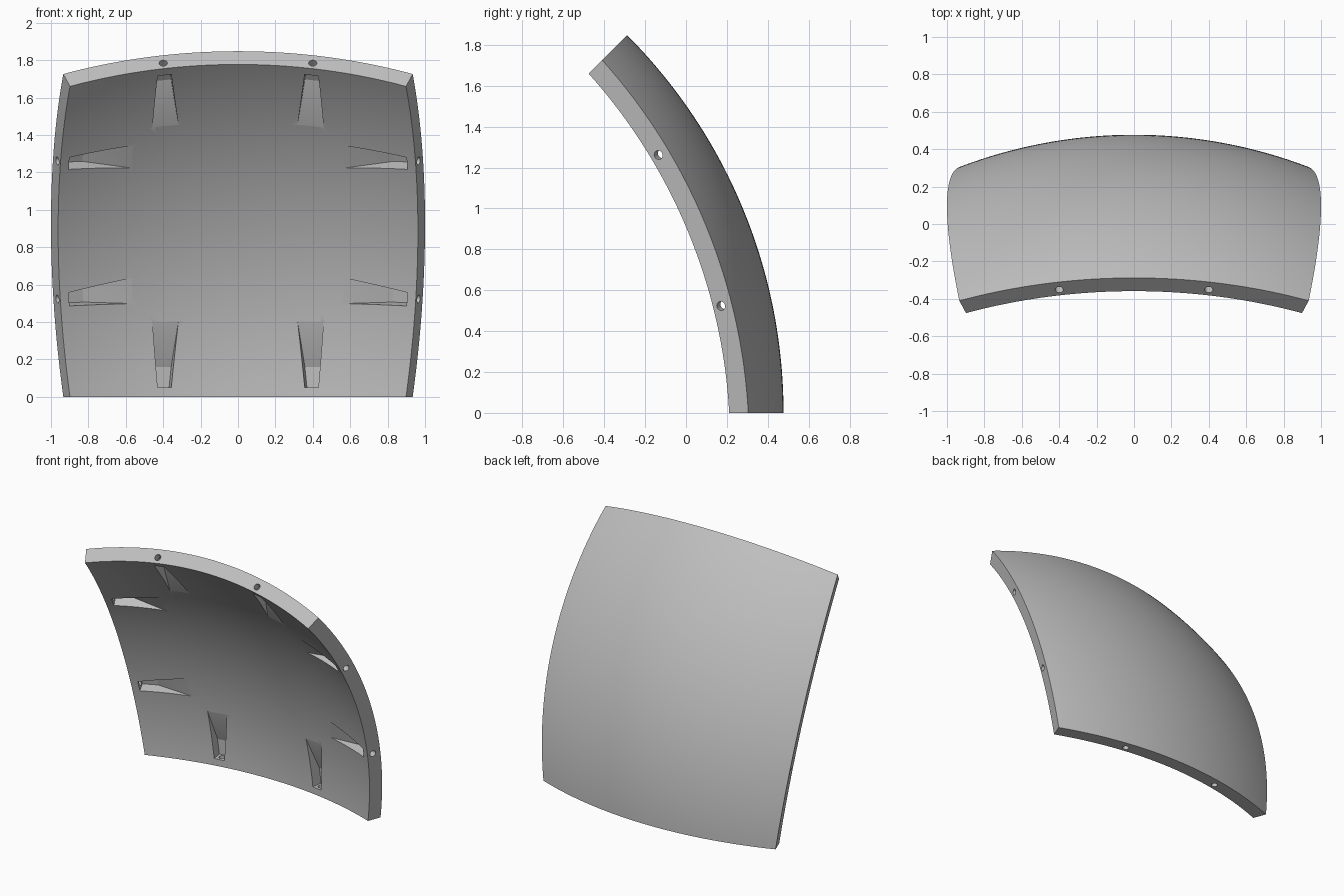
import bpy, bmesh
from math import sin, tan, radians
from mathutils import Matrix, Vector

cube = bpy.data.objects.get("Cube")
if cube:
    bpy.data.objects.remove(cube, do_unlink=True)

HALF = radians(22.5)            # half the angle spanned by the panel
OUTER = 1 / sin(HALF)           # outer sphere radius
INNER = OUTER - 0.1
CENTRE = Matrix.Translation((0, -2.136, 0))
TILT = Matrix.Rotation(HALF, 4, 'X')
SEGMENTS = 48
BOLT_RADIUS = 2.555
BOLT_ANGLE = radians(9)

grey = bpy.data.materials.new("plain_grey")
grey.use_nodes = True
colour = (0.53, 0.53, 0.53, 1)
grey.diffuse_color = colour
grey.node_tree.nodes["Principled BSDF"].inputs["Base Color"].default_value = colour


def make_object(name, bm):
    bmesh.ops.recalc_face_normals(bm, faces=bm.faces)
    mesh = bpy.data.meshes.new(name)
    bm.to_mesh(mesh)
    bm.free()
    mesh.materials.append(grey)
    obj = bpy.data.objects.new(name, mesh)
    bpy.context.collection.objects.link(obj)
    return obj


# Places for two fixings on each of the four edges
def fixing_frames():
    for k in range(4):
        turn = Matrix.Rotation(k * radians(90), 4, 'Y')
        for side in (-1, 1):
            swing = Matrix.Rotation(side * BOLT_ANGLE, 4, 'Z')
            yield CENTRE @ TILT @ turn @ TILT.inverted() @ swing


# Curved square shell
bm = bmesh.new()
bmesh.ops.create_grid(bm, x_segments=SEGMENTS, y_segments=SEGMENTS, size=1)
inside = list(bm.verts)
result = bmesh.ops.extrude_face_region(bm, geom=bm.faces[:], use_keep_orig=True)
outside = [g for g in result["geom"] if isinstance(g, bmesh.types.BMVert)]
for verts, radius in ((inside, INNER), (outside, OUTER)):
    for v in verts:
        ray = Vector((tan(HALF * v.co.x), 1, tan(HALF * v.co.y))).normalized()
        v.co = CENTRE @ TILT @ (ray * radius)
panel = make_object("curved_panel", bm)

# Flared access pockets: flat seat by the edge, then a ramp to the inner face
profile = [(0.05, 2.35), (0.05, 2.59), (0.16, 2.585), (0.64, 2.377), (0.64, 2.35)]
bm = bmesh.new()
for frame in fixing_frames():
    rings = []
    for side in (-1, 1):
        rings.append([bm.verts.new(frame @ Vector((side * (0.037 + 0.094 * (t - 0.05)), r, t)))
                      for t, r in profile])
    bm.faces.new(rings[0])
    bm.faces.new(reversed(rings[1]))
    for i in range(len(profile)):
        j = (i + 1) % len(profile)
        bm.faces.new((rings[0][i], rings[1][i], rings[1][j], rings[0][j]))
pockets = make_object("pocket_cutter", bm)

# Bolt holes through the rim into the pockets
bm = bmesh.new()
for frame in fixing_frames():
    bmesh.ops.create_cone(bm, cap_ends=True, segments=24, radius1=0.022, radius2=0.022,
                          depth=0.15, matrix=frame @ Matrix.Translation((0, BOLT_RADIUS, 0.025)))
holes = make_object("bolt_hole_cutter", bm)

# Cut the pockets and holes
bpy.ops.object.select_all(action='DESELECT')
bpy.context.view_layer.objects.active = panel
panel.select_set(True)
for cutter in (pockets, holes):
    cutter.hide_render = True
    mod = panel.modifiers.new(cutter.name, 'BOOLEAN')
    mod.operation = 'DIFFERENCE'
    mod.solver = 'EXACT'
    mod.object = cutter
    bpy.ops.object.modifier_apply(modifier=mod.name)
    bpy.data.objects.remove(cutter, do_unlink=True)

bpy.ops.object.shade_smooth_by_angle(angle=radians(20))
